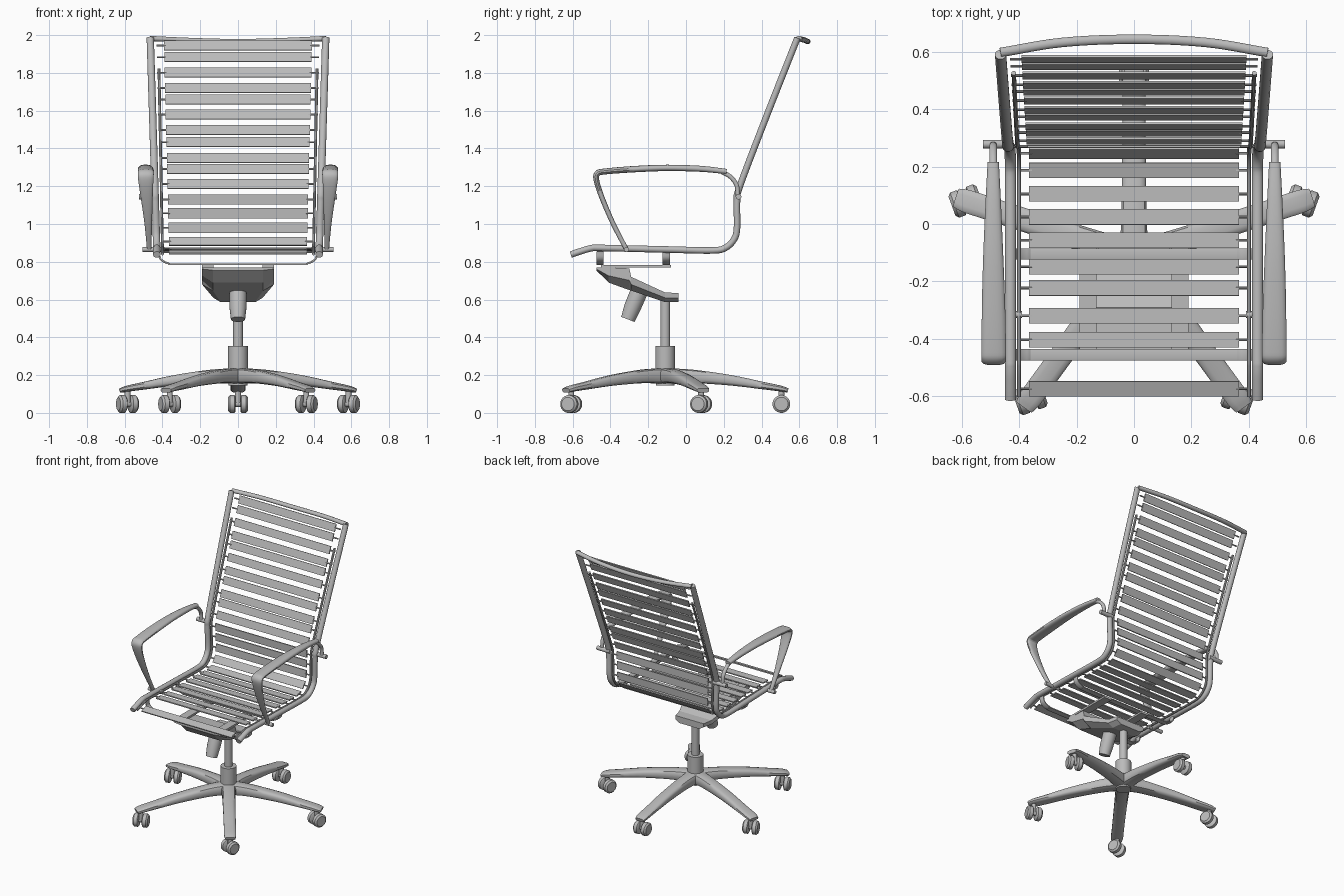
import bpy, bmesh
from math import sin, cos, pi, radians, copysign
from mathutils import Vector, Matrix

if "Cube" in bpy.data.objects:
    bpy.data.objects.remove(bpy.data.objects["Cube"])

grey = bpy.data.materials.new("light_grey")
grey.use_nodes = True
colour = (0.5, 0.5, 0.5, 1)
grey.diffuse_color = colour
grey.node_tree.nodes["Principled BSDF"].inputs["Base Color"].default_value = colour


def finish(name, bm, smooth=True):
    bmesh.ops.recalc_face_normals(bm, faces=bm.faces)
    mesh = bpy.data.meshes.new(name)
    bm.to_mesh(mesh)
    bm.free()
    mesh.materials.append(grey)
    ob = bpy.data.objects.new(name, mesh)
    bpy.context.collection.objects.link(ob)
    if smooth:
        bpy.ops.object.select_all(action="DESELECT")
        ob.select_set(True)
        bpy.context.view_layer.objects.active = ob
        bpy.ops.object.shade_smooth_by_angle(angle=radians(40))
    return ob


def skin(bm, rings):
    """Bridge closed rings of points and cap both ends."""
    rows = [[bm.verts.new(p) for p in ring] for ring in rings]
    n = len(rows[0])
    for a, b in zip(rows, rows[1:]):
        for i in range(n):
            bm.faces.new((a[i], a[(i + 1) % n], b[(i + 1) % n], b[i]))
    bm.faces.new(rows[0])
    bm.faces.new(rows[-1])


def spline(pts, steps=6):
    """Smooth curve through points of any dimension."""
    pts = [Vector(p) for p in pts]
    ext = [2 * pts[0] - pts[1]] + pts + [2 * pts[-1] - pts[-2]]
    out = []
    for a, b, c, d in zip(ext, ext[1:], ext[2:], ext[3:]):
        for k in range(steps):
            t = k / steps
            out.append(b + (c - a) * (t / 2) + (2 * a - 5 * b + 4 * c - d) * (t * t / 2)
                       + (3 * b - a - 3 * c + d) * (t ** 3 / 2))
    return out + [pts[-1]]


def sweep(bm, pts, sizes, side=(1, 0, 0), n=12, power=1.0):
    """Sweep a (half width, half height) oval along points."""
    pts = [Vector(p) for p in pts]
    rings = []
    for i, p in enumerate(pts):
        t = (pts[min(i + 1, len(pts) - 1)] - pts[max(i - 1, 0)]).normalized()
        s = Vector(side)
        s = (s - t * s.dot(t)).normalized()
        u = t.cross(s)
        w, h = sizes[i] if isinstance(sizes, list) else sizes
        ring = []
        for k in range(n):
            a = 2 * pi * (k + 0.5) / n
            c, d = cos(a), sin(a)
            ring.append(p + s * w * copysign(abs(c) ** power, c)
                        + u * h * copysign(abs(d) ** power, d))
        rings.append(ring)
    skin(bm, rings)


def rod(bm, a, b, r, n=16):
    a, b = Vector(a), Vector(b)
    hint = (0, 0, 1) if abs((b - a).normalized().z) < 0.7 else (1, 0, 0)
    sweep(bm, [a, b], (r, r), hint, n)


def box(bm, centre, size, tilt=0):
    m = Matrix.Translation(centre) @ Matrix.Rotation(tilt, 4, "X") @ Matrix.Diagonal((*size, 1))
    bmesh.ops.create_cube(bm, size=1, matrix=m)


# Side profile shared by the rails and slats (y, z)
profile = spline([(-0.61, 0.838), (-0.56, 0.855), (-0.5, 0.872), (-0.44, 0.873), (-0.1, 0.865),
                  (0.14, 0.86), (0.21, 0.875), (0.255, 0.92), (0.27, 0.98), (0.27, 1.12),
                  (0.285, 1.2), (0.43, 1.58), (0.59, 1.985)], 20)


def flare(z):
    return max(0, z - 0.87) / 1.13


for sx, label in ((1, "left"), (-1, "right")):
    # Side rails with the thin rod that carries the slats
    bm = bmesh.new()
    sweep(bm, [(sx * (0.43 + 0.035 * flare(z)), y, z) for y, z in profile[::4]], (0.02, 0.018))
    finish(label + "_side_rail", bm)
    bm = bmesh.new()
    sweep(bm, [(sx * (0.4 + 0.022 * flare(z)), y, z) for y, z in profile[4:-8:4]],
          (0.008, 0.008), n=8)
    finish(label + "_slat_rod", bm)

    # Armrest: slim front strut turning into the broad pad
    bm = bmesh.new()
    data = spline([(0.47, -0.315, 0.865, 0.012, 0.012), (0.475, -0.385, 1.0, 0.02, 0.013),
                   (0.483, -0.445, 1.14, 0.032, 0.014), (0.488, -0.475, 1.235, 0.041, 0.015),
                   (0.488, -0.468, 1.268, 0.043, 0.016), (0.488, -0.43, 1.278, 0.043, 0.016),
                   (0.489, -0.28, 1.29, 0.041, 0.017), (0.49, -0.1, 1.297, 0.035, 0.017),
                   (0.49, 0.08, 1.292, 0.027, 0.016), (0.49, 0.215, 1.278, 0.02, 0.014)], 5)
    sweep(bm, [(sx * d[0], d[1], d[2]) for d in data], [(d[3], d[4]) for d in data],
          n=16, power=0.8)
    finish(label + "_armrest", bm)

    # Arm link and pivot rods
    bm = bmesh.new()
    link = spline([(0.19, 1.275), (0.235, 1.25), (0.268, 1.205), (0.275, 1.145)])
    sweep(bm, [(sx * 0.49, y, z) for y, z in link], (0.014, 0.012))
    rod(bm, (sx * 0.42, 0.278, 1.145), (sx * 0.525, 0.278, 1.145), 0.015)
    rod(bm, (sx * 0.39, -0.315, 0.865), (sx * 0.505, -0.315, 0.865), 0.013)
    finish(label + "_arm_fixings", bm)

# Curved top bar
bm = bmesh.new()
bar = spline([(-0.465, 0.597, 1.982), (-0.25, 0.632, 1.972), (0, 0.643, 1.966),
              (0.25, 0.632, 1.972), (0.465, 0.597, 1.982)])
sweep(bm, bar, (0.017, 0.014), (0, 1, 0))
finish("top_bar", bm)

# Slats placed along the profile, each with end pins
seat = [(0, -0.575)] + [(0, -0.41 + 0.085 * i) for i in range(8)]
back = [(1, 0.905 + 0.0738 * i) for i in range(15)]
slats, pins = bmesh.new(), bmesh.new()
for axis, target in seat + back:
    i = next(k for k, p in enumerate(profile) if p[axis] >= target)
    y, z = profile[i]
    d = profile[i + 1] - profile[i - 1]
    half = 0.365 + 0.028 * flare(z)
    box(slats, (0, y, z), (2 * half, 0.054, 0.008), Vector((1, 0)).angle_signed(d) * -1)
    for sx in (1, -1):
        rod(pins, (sx * (half - 0.01), y, z), (sx * (half + 0.04), y, z), 0.005, 8)
finish("slats", slats, False)
finish("slat_pins", pins)

# Straps under the seat, raised to the rails at both ends
bm = bmesh.new()
for y in (-0.455, -0.105):
    strap = spline([(-0.42, y, 0.855), (-0.41, y, 0.815), (-0.365, y, 0.79), (-0.3, y, 0.787),
                    (0.3, y, 0.787), (0.365, y, 0.79), (0.41, y, 0.815), (0.42, y, 0.855)])
    sweep(bm, strap, (0.02, 0.005), (0, 1, 0), 8, 0.4)
finish("seat_straps", bm)

# Tilt mechanism: wedge housing, top flanges and tension knob
bm = bmesh.new()
rings = []
for y, low, high, w in ((-0.475, 0.755, 0.77, 0.19), (-0.41, 0.69, 0.77, 0.19),
                        (-0.3, 0.65, 0.765, 0.19), (-0.29, 0.647, 0.72, 0.19),
                        (-0.11, 0.586, 0.637, 0.13), (-0.04, 0.588, 0.635, 0.115)):
    mid = low + 0.45 * (high - low)
    rings.append([(-w, y, high), (w, y, high), (w, y, mid), (w * 0.7, y, low),
                  (-w * 0.7, y, low), (-w, y, mid)])
skin(bm, rings)
for sx in (1, -1):
    box(bm, (sx * 0.16, -0.265, 0.777), (0.06, 0.37, 0.014))
finish("tilt_housing", bm, False)
bm = bmesh.new()
sweep(bm, [(0, -0.245, 0.65), (0, -0.285, 0.555), (0, -0.308, 0.495)],
      [(0.047, 0.047), (0.045, 0.045), (0.038, 0.038)], n=20)
finish("tension_knob", bm)

# Gas column and hub
hub = Vector((0, -0.11, 0))
bm = bmesh.new()
for r, low, high in ((0.026, 0.34, 0.61), (0.053, 0.22, 0.355), (0.05, 0.145, 0.24)):
    rod(bm, hub + Vector((0, 0, low)), hub + Vector((0, 0, high)), r, 24)
finish("column", bm)

# Five arched legs with twin wheel casters
legs, casters = bmesh.new(), bmesh.new()
for k in range(5):
    ang = radians(90 + 72 * k)
    out = Vector((cos(ang), sin(ang), 0))
    across = Vector((-sin(ang), cos(ang), 0))
    arch = spline([(0.02, 0.195, 0.05, 0.042), (0.15, 0.193, 0.045, 0.036),
                   (0.35, 0.172, 0.042, 0.028), (0.52, 0.144, 0.041, 0.02),
                   (0.61, 0.129, 0.041, 0.016), (0.65, 0.119, 0.034, 0.012)], 4)
    sweep(legs, [hub + out * d[0] + Vector((0, 0, d[1])) for d in arch],
          [(d[2], d[3]) for d in arch], across, 12, 0.6)
    # Wheels, axle and stem
    c = hub + out * 0.615 + Vector((0, 0, 0.047))
    turn = radians(-20 if c.x > 0.1 else 20 if c.x < -0.1 else 0)
    axle = Vector((cos(turn), sin(turn), 0))
    for s in (1, -1):
        sweep(casters, [c + axle * s * o for o in (0.014, 0.018, 0.042, 0.052)],
              [(r, r) for r in (0.042, 0.047, 0.047, 0.036)], (0, 0, 1), 20)
    rod(casters, c - axle * 0.03, c + axle * 0.03, 0.015)
    rod(casters, c, c + Vector((0, 0, 0.08)), 0.016)
finish("star_base", legs)
finish("casters", casters)
